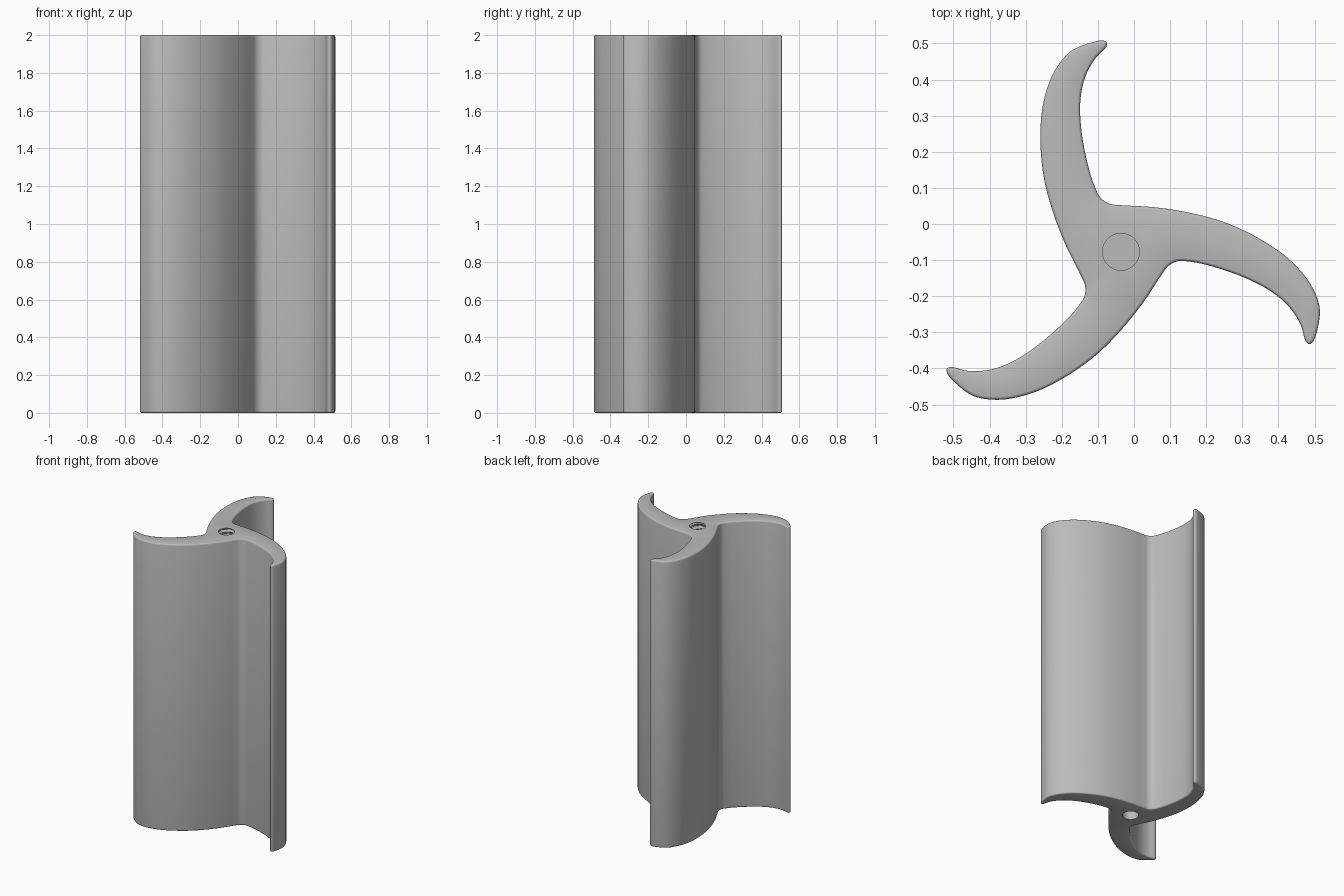
import bpy
import bmesh
from math import cos, sin, pi, tau
from mathutils import Vector, Matrix

cube = bpy.data.objects.get("Cube")
if cube:
    bpy.data.objects.remove(cube, do_unlink=True)

HEIGHT, ROUND, SIDES = 2.0, 0.01, 48
AXIS = Vector((-0.036, -0.077))
BORE, DEPTH, PITCH, GROOVE = 0.051, 0.32, 0.032, 0.009

grey = bpy.data.materials.new("grey")
grey.use_nodes = True
grey.diffuse_color = (0.5, 0.5, 0.5, 1)
grey.node_tree.nodes["Principled BSDF"].inputs["Base Color"].default_value = (0.5, 0.5, 0.5, 1)

# Outline of one curved blade: fillet, outer edge, rounded tip, inner edge
blade = [(-.107, .10), (-.092, .072), (-.067, .056), (-.035, .052), (.05, .047),
         (.15, .032), (.25, .005), (.35, -.042), (.43, -.098), (.488, -.165),
         (.514, -.23), (.51, -.283), (.496, -.326), (.485, -.333), (.475, -.324),
         (.462, -.28), (.43, -.23), (.38, -.187), (.3, -.146), (.2, -.113)]
outline = []
for k in range(3):
    turn = Matrix.Rotation(-k * tau / 3, 2)
    outline += [AXIS + turn @ (Vector(p) - AXIS) for p in blade]


def smooth_loop(points, steps):
    """Closed centripetal spline through the points."""
    result, n = [], len(points)
    for i in range(n):
        p0, p1, p2, p3 = (points[(i + j) % n] for j in (-1, 0, 1, 2))
        d0, d1, d2 = ((b - a).length ** 0.5 for a, b in ((p0, p1), (p1, p2), (p2, p3)))
        m1 = (p1 - p0) * (d1 / d0) - (p2 - p0) * (d1 / (d0 + d1)) + (p2 - p1)
        m2 = (p2 - p1) - (p3 - p1) * (d1 / (d1 + d2)) + (p3 - p2) * (d1 / d2)
        for s in range(steps):
            t = s / steps
            result.append(p1 * (2 * t**3 - 3 * t**2 + 1) + m1 * (t**3 - 2 * t**2 + t)
                          + p2 * (3 * t**2 - 2 * t**3) + m2 * (t**3 - t**2))
    return result


section = smooth_loop(outline, 5)
normals = []
for i, p in enumerate(section):
    along = section[(i + 1) % len(section)] - section[i - 1]
    normals.append(Vector((along.y, -along.x)).normalized())

bm = bmesh.new()


def add_ring(points):
    return [bm.verts.new(p) for p in points]


def skin(a, b):
    for i in range(len(a)):
        j = (i + 1) % len(a)
        bm.faces.new((a[i], a[j], b[j], b[i]))


def loop_edges(ring):
    return [bm.edges.get((ring[i - 1], ring[i])) for i in range(len(ring))]


# Blade walls with rounded rims at both ends
levels = []
for k in range(4):
    a = k * pi / 6
    levels.append((ROUND * (1 - sin(a)) * 0.8, ROUND * (1 - cos(a))))
levels = [(0.8 * ROUND * (1 - sin(k * pi / 6)), ROUND * (1 - cos(k * pi / 6))) for k in range(4)]
levels += [(inset, HEIGHT - z) for inset, z in reversed(levels)]
walls = []
for inset, z in levels:
    walls.append(add_ring([(*(p + n * inset), z) for p, n in zip(section, normals)]))
for a, b in zip(walls, walls[1:]):
    skin(a, b)


# Blind centre bores: helical thread from the top, plain from below
def bore_ring(z, threaded):
    points = []
    for i in range(SIDES):
        phase = (z / PITCH + i / SIDES) % 1
        r = BORE + (GROOVE * (1 - abs(2 * phase - 1)) if threaded else 0)
        a = i * tau / SIDES
        points.append((AXIS.x + r * cos(a), AXIS.y + r * sin(a), z))
    return add_ring(points)


def add_bore(heights, threaded):
    rings = [bore_ring(z, threaded and k > 0) for k, z in enumerate(heights)]
    for a, b in zip(rings, rings[1:]):
        skin(a, b)
    bm.faces.new(rings[-1])
    return rings[0]


count = 80
top_hole = add_bore([HEIGHT - DEPTH * k / count for k in range(count + 1)], True)
bottom_hole = add_bore([0, DEPTH], False)

# Flat ends around the bores
for rim, hole in ((walls[0], bottom_hole), (walls[-1], top_hole)):
    bmesh.ops.triangle_fill(bm, use_beauty=True, edges=loop_edges(rim) + loop_edges(hole))
bmesh.ops.recalc_face_normals(bm, faces=bm.faces)

mesh = bpy.data.meshes.new("three_blade_rotor")
bm.to_mesh(mesh)
bm.free()
mesh.materials.append(grey)
rotor = bpy.data.objects.new("three_blade_rotor", mesh)
bpy.context.collection.objects.link(rotor)
bpy.context.view_layer.objects.active = rotor
rotor.select_set(True)
bpy.ops.object.shade_smooth_by_angle(angle=0.6)
